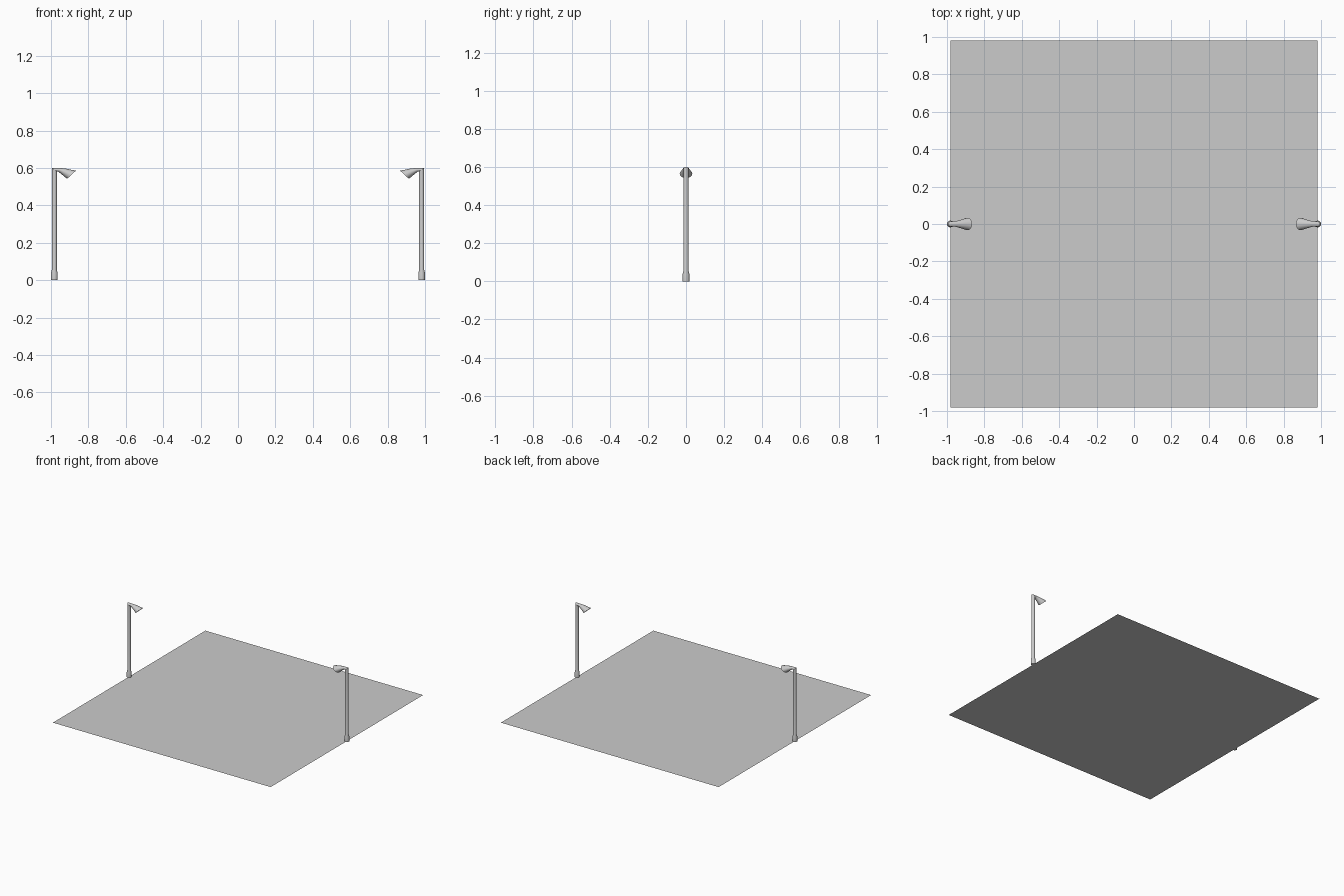
import bpy, bmesh, math
from mathutils import Vector

if "Cube" in bpy.data.objects:
    bpy.data.objects.remove(bpy.data.objects["Cube"])

# ground sheet
bpy.ops.mesh.primitive_plane_add(size=1.964)
bpy.context.object.name = "ground_sheet"


def loft(name, rings, sides=20):
    """Skin elliptical rings, each given by two xz points and a half width in y."""
    bm = bmesh.new()
    loops = []
    for x0, z0, x1, z1, w in rings:
        a, b = Vector((x0, 0, z0)), Vector((x1, 0, z1))
        mid, half = (a + b) / 2, (a - b) / 2
        loops.append([bm.verts.new(mid + half * math.cos(t) + Vector((0, w * math.sin(t), 0)))
                      for t in (2 * math.pi * i / sides for i in range(sides))])
    for p, q in zip(loops, loops[1:]):
        for i in range(sides):
            j = (i + 1) % sides
            bm.faces.new((p[i], p[j], q[j], q[i]))
    bm.faces.new(loops[0])
    bm.faces.new(loops[-1])
    bmesh.ops.recalc_face_normals(bm, faces=bm.faces)
    mesh = bpy.data.meshes.new(name)
    bm.to_mesh(mesh)
    bm.free()
    ob = bpy.data.objects.new(name, mesh)
    bpy.context.collection.objects.link(ob)
    bpy.ops.object.select_all(action='DESELECT')
    bpy.context.view_layer.objects.active = ob
    ob.select_set(True)
    bpy.ops.object.shade_smooth_by_angle(angle=math.radians(35))
    # opposite lamp
    ob.modifiers.new("opposite_lamp", 'MIRROR').use_axis = (True, False, False)
    return ob


# thick foot tapering into the post, up to the mitred corner
loft("lamp_post", [
    (-1.0, 0, -0.964, 0, 0.018),
    (-1.0, 0.038, -0.964, 0.038, 0.018),
    (-0.9955, 0.056, -0.9685, 0.056, 0.0135),
    (-0.9955, 0.6, -0.9685, 0.582, 0.0135)])

# neck flaring into the slanted lamp shade
loft("lamp_head", [
    (-0.9955, 0.6, -0.9685, 0.582, 0.0135),
    (-0.952, 0.6, -0.960, 0.580, 0.0145),
    (-0.920, 0.5965, -0.942, 0.5655, 0.021),
    (-0.890, 0.590, -0.926, 0.552, 0.028),
    (-0.866, 0.586, -0.914, 0.542, 0.033)])
